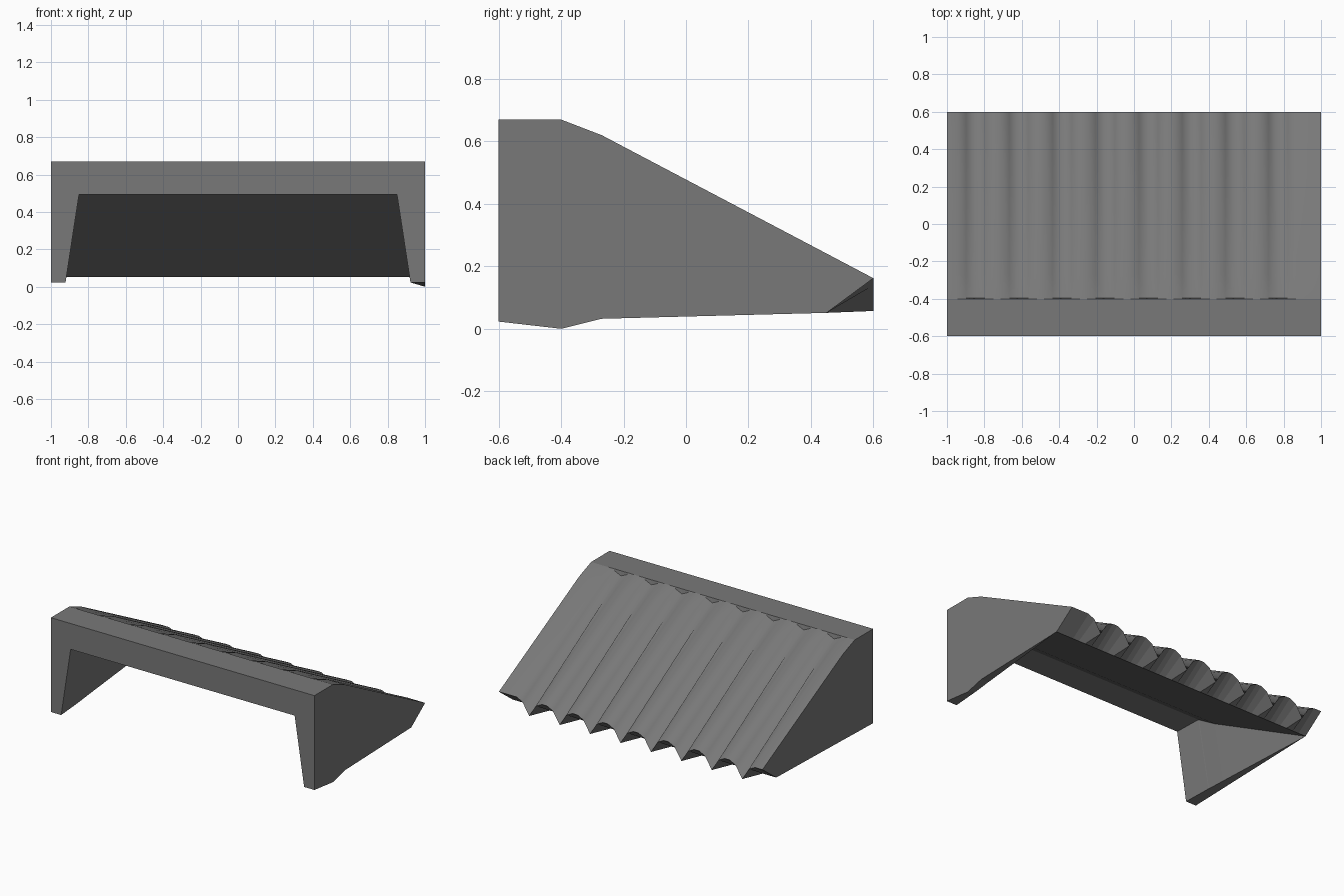
import bpy, bmesh, math

if "Cube" in bpy.data.objects:
    bpy.data.objects.remove(bpy.data.objects["Cube"])

PITCH, FIRST = 0.231, 0.77          # groove spacing and rightmost groove
# groove cross-section: fraction of pitch from the groove, relative depth
SHAPE = [(-0.42, 0), (-0.22, 0.22), (0, 1), (0.22, 0.22), (0.42, 0)]


def roof_columns():
    cols = [(1.0, 0.0)]
    for i in range(8):
        gx = FIRST - i * PITCH
        cols += [(gx - f * PITCH, d) for f, d in SHAPE]
    cols.append((-1.0, 0.0))
    return cols


COLS = roof_columns()

# stations front to back:
# roof y, roof z, groove depth, under y, right outer foot z, inner foot z,
# foot inner x, ceiling x, ceiling z
STATIONS = [
    (-0.60, 0.67, 0.000, -0.60, 0.023, 0.023, 0.922, 0.850, 0.493),
    (-0.40, 0.67, 0.000, -0.40, 0.000, 0.028, 0.933, 0.853, 0.490),
    (-0.395, 0.668, 0.03, -0.395, 0.001, 0.028, 0.934, 0.855, 0.487),
    (-0.27, 0.62, 0.042, -0.27, 0.032, 0.032, 0.944, 0.876, 0.412),
    (0.60, 0.162, 0.105, 0.45, 0.051, 0.051, 1.000, 1.000, 0.051),
]

bm = bmesh.new()
rings = []
for ry, rz, depth, uy, zr, zl, fx, cx, cz in STATIONS:
    pts = [(x, ry, rz - depth * d) for x, d in COLS]
    pts += [(-1, uy, zl), (-fx, uy, zl), (-cx, uy, cz),
            (cx, uy, cz), (fx, uy, zl), (1, uy, zr)]
    rings.append([bm.verts.new(p) for p in pts])

# roof, walls, feet and tapering ceiling
n = len(rings[0])
for k, (a, b) in enumerate(zip(rings, rings[1:])):
    for i in range(n):
        j = (i + 1) % n
        f = bm.faces.new((a[i], a[j], b[j], b[i]))
        # only the grooved part of the roof is smooth
        f.smooth = k > 1 and i < len(COLS) - 1
bm.faces.new(rings[0])

# undercut back end below the scalloped edge
top = rings[-1][:len(COLS)]
low = [bm.verts.new((v.co.x, 0.45, 0.051)) for v in top]
for i in range(len(top) - 1):
    bm.faces.new((top[i], top[i + 1], low[i + 1], low[i]))

bmesh.ops.remove_doubles(bm, verts=bm.verts, dist=0.0005)
bmesh.ops.recalc_face_normals(bm, faces=bm.faces)

mesh = bpy.data.meshes.new("grooved_sloping_cover")
bm.to_mesh(mesh)
bm.free()
cover = bpy.data.objects.new("grooved_sloping_cover", mesh)
bpy.context.collection.objects.link(cover)

# dark slate colour
mat = bpy.data.materials.new("dark_grey")
mat.diffuse_color = (0.19, 0.19, 0.19, 1)
mat.use_nodes = True
mat.node_tree.nodes["Principled BSDF"].inputs["Base Color"].default_value = mat.diffuse_color
mesh.materials.append(mat)
